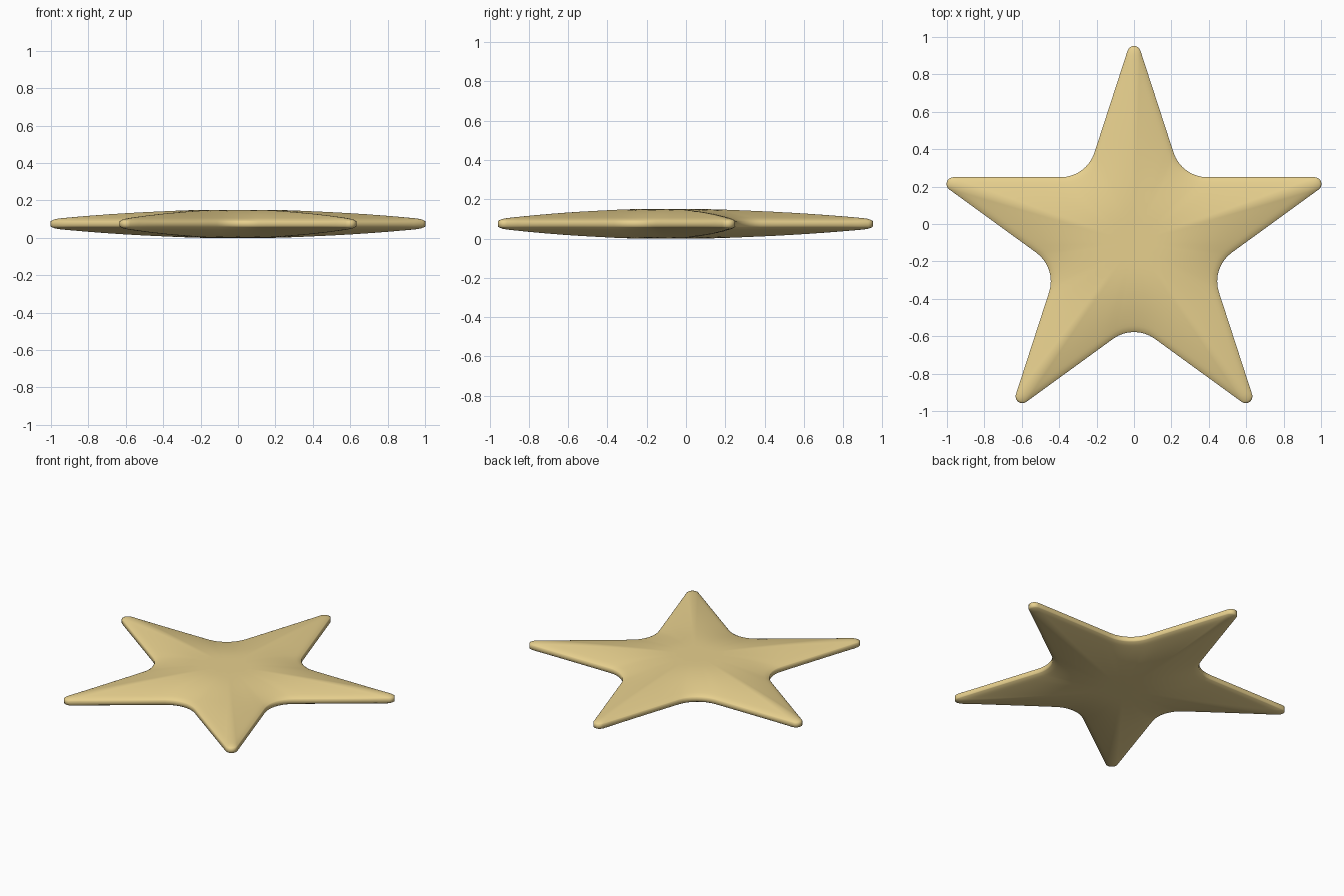
import bpy, bmesh, math
from mathutils import Vector
from mathutils.geometry import intersect_point_line

if "Cube" in bpy.data.objects:
    bpy.data.objects.remove(bpy.data.objects["Cube"])

CY, MID = -0.10, 0.075      # star centre and mid height
APO = 0.35                  # distance from centre to each edge line
TIP_R, VAL_R = 0.036, 0.19  # rounding of tips and valleys
RIM, RISE = 0.014, 0.061    # half thickness at rim and extra at centre


def polar(r, deg):
    return Vector((r * math.cos(math.radians(deg)), r * math.sin(math.radians(deg)), 0))


def arc(c, r, a0, a1, n):
    return [c + polar(r, a0 + (a1 - a0) * i / n) for i in range(n + 1)]


def line(a, b, n):
    return [a.lerp(b, i / n) for i in range(1, n)]


# Outline: rounded tips, straight edges, filleted valleys
s18, s54 = math.sin(math.radians(18)), math.sin(math.radians(54))
corners = []
for k in range(5):
    a = 90 + 72 * k
    corners.append(arc(polar((APO - TIP_R) / s18, a), TIP_R, a - 72, a + 72, 8))
    corners.append(arc(polar((APO + VAL_R) / s54, a + 36), VAL_R, a + 252, a + 180, 8))
outline = []
for i, c in enumerate(corners):
    outline += c + line(c[-1], corners[(i + 1) % 10][0], 10)
n = len(outline)


def edge_dist(p):
    best = 9
    for i in range(n):
        a, b = outline[i - 1], outline[i]
        q, t = intersect_point_line(p, a, b)
        q = a if t < 0 else b if t > 1 else q
        best = min(best, (p - q).length)
    return best


def half_height(p):
    d = edge_dist(p)
    u = min(d / APO, 1)
    edge = 0.006 * (1 - (1 - min(d / 0.03, 1)) ** 2)
    return RIM + edge + (RISE - 0.006) * (1 - (1 - u) ** 2)


# Puffed surface: concentric rings, mirrored top and bottom
scales = [1, 0.99, 0.975, 0.955, 0.93, 0.89, 0.84, 0.77, 0.69, 0.6, 0.5, 0.4, 0.3, 0.2, 0.1]
grid = [[p * s for p in outline] for s in scales]
hs = [[RIM if j == 0 else half_height(p) for p in row] for j, row in enumerate(grid)]
for _ in range(5):          # soften the arm ridges
    hs = [hs[0]] + [[(row[i - 1] + 2 * row[i] + row[(i + 1) % n]) / 4 for i in range(n)]
                    for row in hs[1:]]

bm = bmesh.new()
rims = []
for sg in (1, -1):
    rings = [[bm.verts.new((p.x, p.y + CY, MID + sg * h)) for p, h in zip(row, hr)]
             for row, hr in zip(grid, hs)]
    top = bm.verts.new((0, CY, MID + sg * (RIM + RISE)))
    for r0, r1 in zip(rings, rings[1:]):
        for i in range(n):
            bm.faces.new((r0[i - 1], r0[i], r1[i], r1[i - 1]))
    for i in range(n):
        bm.faces.new((rings[-1][i - 1], rings[-1][i], top))
    rims.append(rings[0])
for i in range(n):
    bm.faces.new((rims[1][i - 1], rims[1][i], rims[0][i], rims[0][i - 1]))
bmesh.ops.recalc_face_normals(bm, faces=bm.faces)
for f in bm.faces:
    f.smooth = True

me = bpy.data.meshes.new("star_body")
bm.to_mesh(me)
bm.free()
mat = bpy.data.materials.new("gold")
mat.diffuse_color = (0.80, 0.63, 0.27, 1)
mat.use_nodes = True
mat.node_tree.nodes["Principled BSDF"].inputs["Base Color"].default_value = mat.diffuse_color
me.materials.append(mat)
bpy.context.collection.objects.link(bpy.data.objects.new("star_body", me))
